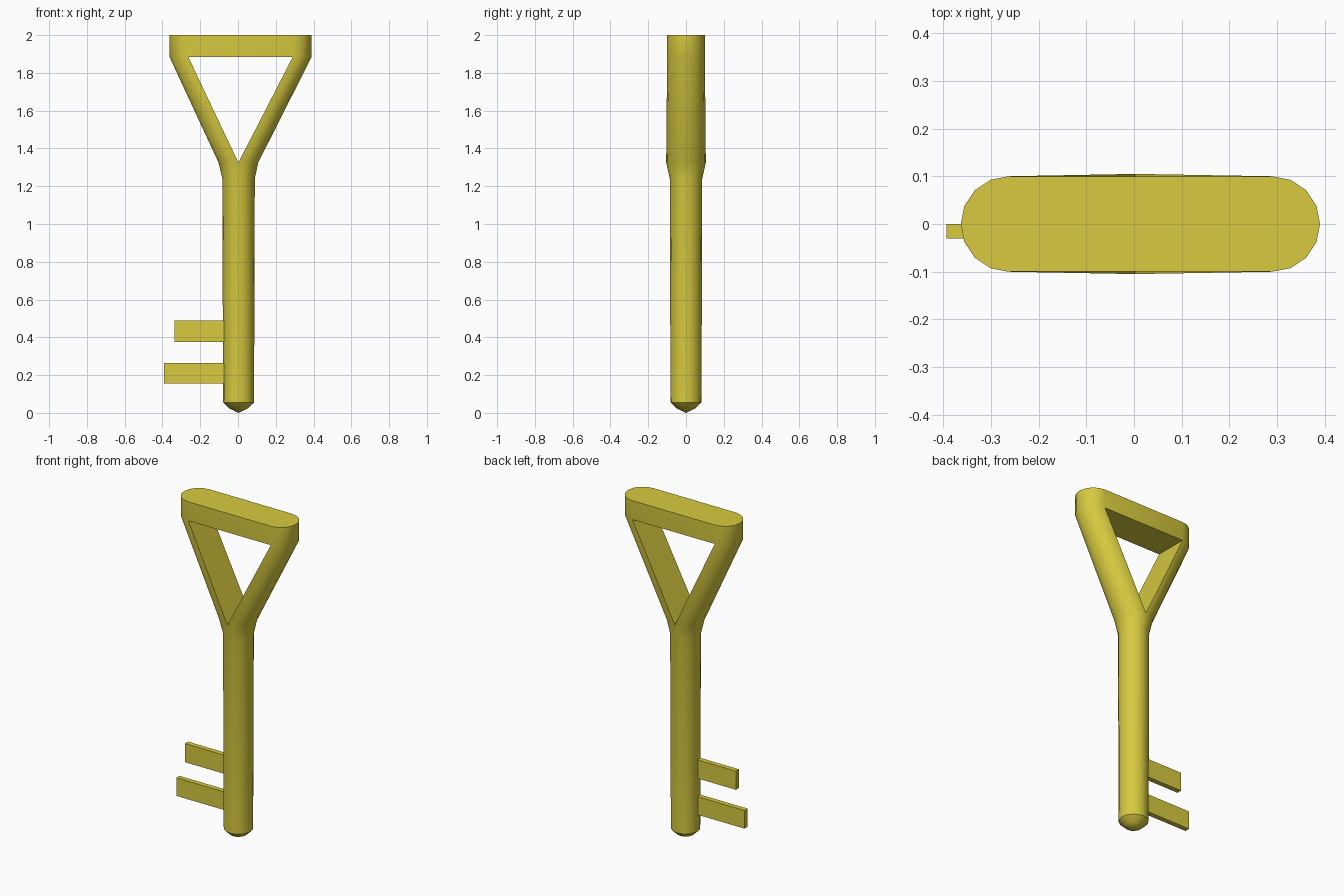
import bpy, bmesh, math

if "Cube" in bpy.data.objects:
    bpy.data.objects.remove(bpy.data.objects["Cube"])

SIDES = 16
Q = SIDES // 4

gold = bpy.data.materials.new("old_gold")
gold.diffuse_color = (0.68, 0.59, 0.05, 1)
gold.use_nodes = True
gold.node_tree.nodes["Principled BSDF"].inputs["Base Color"].default_value = gold.diffuse_color


def finish(bm, name, smooth):
    bmesh.ops.recalc_face_normals(bm, faces=bm.faces[:])
    me = bpy.data.meshes.new(name)
    bm.to_mesh(me)
    bm.free()
    ob = bpy.data.objects.new(name, me)
    bpy.context.collection.objects.link(ob)
    me.materials.append(gold)
    if smooth:
        bpy.ops.object.select_all(action='DESELECT')
        ob.select_set(True)
        bpy.context.view_layer.objects.active = ob
        bpy.ops.object.shade_smooth_by_angle(angle=math.radians(35))
    return ob


def circle_point(k, r):
    a = 2 * math.pi * k / SIDES
    return r * math.cos(a), r * math.sin(a)


def ring(bm, z, r, cx=0.0):
    pts = [circle_point(k, r) for k in range(SIDES)]
    return [bm.verts.new((cx + x, y, z)) for x, y in pts]


def stadium(bm, z, r, left, right):
    # two half circles joined by straight sides, starting at the +y seam
    halves = []
    for cx, start in ((left, Q), (right, 3 * Q)):
        pts = [circle_point(start + i, r) for i in range(2 * Q + 1)]
        halves.append([bm.verts.new((cx + x, y, z)) for x, y in pts])
    return halves


def strip(bm, a, b, closed=True):
    n = len(a)
    for i in range(n if closed else n - 1):
        j = (i + 1) % n
        bm.faces.new((a[i], a[j], b[j], b[i]))


# Shaft, split arms and top bar as one continuous body
bm = bmesh.new()
tip = bm.verts.new((0.003, 0, 0))
profile = [(0.024, 0.050, 0.003), (0.055, 0.082, 0.003),
           (1.24, 0.086, 0.003), (1.325, 0.105, 0.002)]
rings = [ring(bm, *p) for p in profile]
for i in range(SIDES):
    bm.faces.new((tip, rings[0][(i + 1) % SIDES], rings[0][i]))
for a, b in zip(rings, rings[1:]):
    strip(bm, a, b)

# Arms: half-round outside, flat inside
lower = stadium(bm, 1.885, 0.1, -0.263, 0.29)
upper = stadium(bm, 2.0, 0.1, -0.263, 0.29)
for half, start in zip(lower, (Q, 3 * Q)):
    base = [rings[-1][(start + i) % SIDES] for i in range(2 * Q + 1)]
    strip(bm, base, half, closed=False)
    bm.faces.new((base[0], half[0], half[-1], base[-1]))

# Top bar
strip(bm, lower[0] + lower[1], upper[0] + upper[1])
bm.faces.new((lower[0][0], lower[0][-1], lower[1][0], lower[1][-1]))
bm.faces.new(upper[0] + upper[1])
finish(bm, "key_body", True)

# Teeth
for name, x0, z0, z1 in (("lower_tooth", -0.393, 0.155, 0.265),
                         ("upper_tooth", -0.335, 0.375, 0.488)):
    bm = bmesh.new()
    bmesh.ops.create_cube(bm, size=1)
    x1 = -0.072
    for v in bm.verts:
        v.co = (x0 if v.co.x < 0 else x1,
                -0.03 if v.co.y < 0 else 0.0,
                z0 if v.co.z < 0 else z1)
    finish(bm, name, False)
